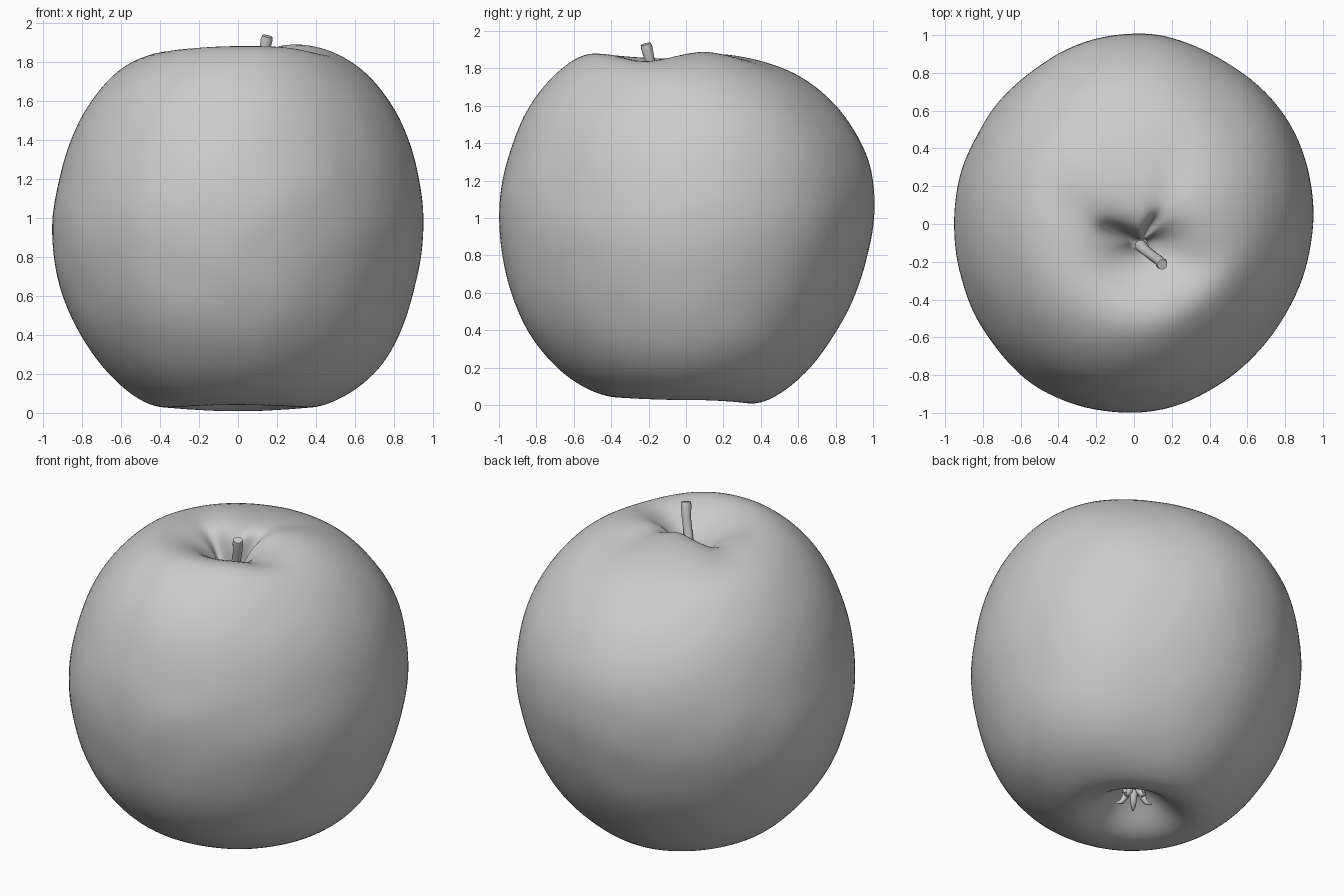
import bpy, bmesh, math
from mathutils import Vector, noise

cube = bpy.data.objects.get("Cube")
if cube:
    bpy.data.objects.remove(cube, do_unlink=True)

mat = bpy.data.materials.new("matte grey")
mat.use_nodes = True
GREY = (0.6, 0.6, 0.6, 1)
mat.diffuse_color = GREY
mat.node_tree.nodes["Principled BSDF"].inputs["Base Color"].default_value = GREY
mat.node_tree.nodes["Principled BSDF"].inputs["Roughness"].default_value = 0.7


def bspline(a, b, c, d, t):
    """Uniform cubic B-spline segment."""
    return (a * (1 - t) ** 3 + b * (3 * t ** 3 - 6 * t * t + 4)
            + c * (-3 * t ** 3 + 3 * t * t + 3 * t + 1) + d * t ** 3) / 6


def sharpen(pts):
    """Push control points out so the spline passes close to the given points."""
    inner = [pts[k] - (pts[k - 1] - 2 * pts[k] + pts[k + 1]) / 6 for k in range(1, len(pts) - 1)]
    return [pts[0]] + inner + [pts[-1]]


def bump(angle, centre, width):
    """Smooth bell around an angle, in degrees."""
    d = (angle - centre + 180) % 360 - 180
    return math.exp(-(d / width) ** 2)


# Meridian sections (radius, height) from lower hollow to stem hollow
LEFT = [(0, .2), (.09, .18), (.2, .09), (.32, .03), (.48, .055), (.7, .2), (.83, .42), (.905, .66),
        (.95, .93), (.925, 1.2), (.855, 1.45), (.735, 1.65), (.575, 1.8), (.34, 1.875), (.1, 1.74), (.04, 1.52)]
BACK = [(0, .2), (.09, .18), (.2, .07), (.33, .008), (.48, .05), (.655, .2), (.81, .42), (.918, .66),
        (.985, .93), (.99, 1.2), (.9, 1.45), (.74, 1.65), (.5, 1.81), (.22, 1.88), (.05, 1.78), (.02, 1.52)]
RIGHT = [(0, .2), (.09, .18), (.2, .09), (.32, .03), (.48, .055), (.66, .2), (.82, .42), (.915, .66),
         (.955, .93), (.915, 1.2), (.835, 1.45), (.71, 1.65), (.54, 1.8), (.32, 1.855), (.12, 1.73), (.04, 1.52)]
FRONT = [(0, .2), (.09, .18), (.2, .1), (.33, .04), (.5, .075), (.69, .2), (.86, .42), (.95, .66),
         (.998, .95), (.98, 1.2), (.905, 1.45), (.8, 1.65), (.645, 1.81), (.36, 1.885), (.11, 1.74), (.04, 1.52)]
# Widest outline, one radius every 15 degrees from +x
OUTLINE = [.95, .965, .978, .982, .972, .992, 1.0, .99, .972, .962, .957, .955,
           .955, .96, .968, .988, 1.008, 1.005, 1.0, .985, .96, .94, .93, .94]
HOLLOW = Vector((.03, -.1, 0))
ROWS = len(LEFT)
SEG, STEPS = 120, 7


def meridian(deg):
    """Control points of one section through the fruit."""
    a = math.radians(deg)
    c, s = math.cos(a), math.sin(a)
    side = LEFT if c > 0 else RIGHT
    end = BACK if s > 0 else FRONT
    i, t = int(deg // 15), deg % 15 / 15
    wide = bspline(*(OUTLINE[(i + k) % 24] for k in (-1, 0, 1, 2)), t)
    ratio = wide / (side[8][0] * c * c + end[8][0] * s * s)
    pts = []
    for k in range(ROWS):
        r = side[k][0] * c * c + end[k][0] * s * s
        z = side[k][1] * c * c + end[k][1] * s * s
        if 4 <= k <= 12:
            r *= 1 + (ratio - 1) * (0.6 if k in (4, 12) else 1)
        if k == 13:   # lobes and creases around the stem hollow
            z += .02 * bump(deg, 32, 24) - .04 * bump(deg, -22, 24)
            z -= .025 * bump(deg, 155, 18) + .015 * bump(deg, 62, 14)
        if k == 14:
            r += .08 * bump(deg, 155, 16) + .08 * bump(deg, 62, 14)
        p = Vector((r * c, r * s, z))
        pts.append(p + HOLLOW if k > 12 else p)
    return sharpen(pts)


# Fruit body
bm = bmesh.new()
rings = []
for j in range(SEG):
    pts = meridian(j * 360 / SEG)
    ring = []
    for k in range(ROWS - 1):
        for n in range(STEPS):
            q = [pts[min(max(k + m, 0), ROWS - 1)] for m in (-1, 0, 1, 2)]
            p = bspline(*q, n / STEPS)
            p += Vector((p.x, p.y, 0)) * .005 * noise.noise(p * 4)
            ring.append(bm.verts.new(p))
    ring.append(bm.verts.new(pts[-1]))
    rings.append(ring)
low = bm.verts.new((0, 0, .2))
top = bm.verts.new(HOLLOW + Vector((0, 0, 1.5)))
for j in range(SEG):
    a, b = rings[j], rings[(j + 1) % SEG]
    bm.faces.new((low, b[0], a[0]))
    bm.faces.new((top, a[-1], b[-1]))
    for k in range(len(a) - 1):
        bm.faces.new((a[k], b[k], b[k + 1], a[k + 1]))


def finish(bm, name):
    bmesh.ops.recalc_face_normals(bm, faces=bm.faces)
    mesh = bpy.data.meshes.new(name)
    bm.to_mesh(mesh)
    bm.free()
    obj = bpy.data.objects.new(name, mesh)
    bpy.context.collection.objects.link(obj)
    mesh.materials.append(mat)
    bpy.ops.object.select_all(action='DESELECT')
    obj.select_set(True)
    bpy.context.view_layer.objects.active = obj
    bpy.ops.object.shade_smooth_by_angle(angle=math.radians(50))


finish(bm, "fruit_body")


def tube(bm, path, sides=14):
    """Capped tube through (point, radius) pairs."""
    loops = []
    for i, (p, r) in enumerate(path):
        d = Vector(path[min(i + 1, len(path) - 1)][0]) - Vector(path[max(i - 1, 0)][0])
        rot = d.to_track_quat('Z', 'Y')
        loops.append([bm.verts.new(Vector(p) + rot @ Vector(
            (r * math.cos(math.tau * k / sides), r * math.sin(math.tau * k / sides), 0)))
            for k in range(sides)])
    for a, b in zip(loops, loops[1:]):
        for k in range(sides):
            n = (k + 1) % sides
            bm.faces.new((a[k], a[n], b[n], b[k]))
    bm.faces.new(loops[0][::-1])
    bm.faces.new(loops[-1])


# Stem leaning out of the hollow
bm = bmesh.new()
tube(bm, [((.03, -.11, 1.47), .036), ((.06, -.14, 1.6), .028), ((.1, -.17, 1.73), .026),
          ((.135, -.195, 1.85), .027), ((.146, -.21, 1.91), .031), ((.15, -.215, 1.93), .027)])
finish(bm, "stem")

# Withered sepals in the lower hollow
bm = bmesh.new()
for i in range(5):
    a = math.tau * i / 5 + .3
    c, s = math.cos(a), math.sin(a)
    tube(bm, [((.04 * c, .04 * s, .21), .025), ((.05 * c, .05 * s, .15), .02),
              ((.075 * c, .075 * s, .115), .014), ((.11 * c, .11 * s, .11), .005)], 8)
finish(bm, "sepals")
